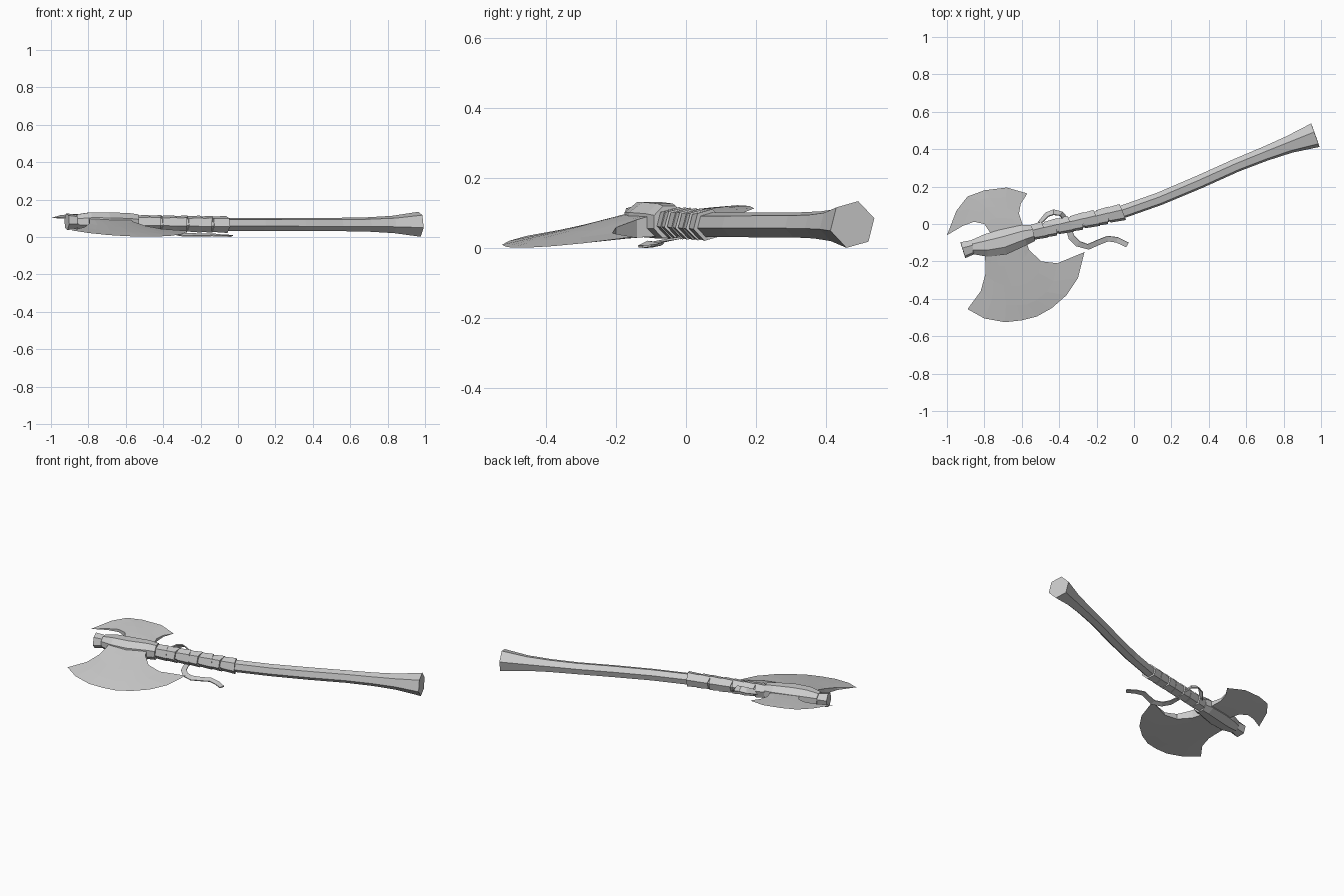
import bpy, bmesh, math
from mathutils import Vector

if "Cube" in bpy.data.objects:
    bpy.data.objects.remove(bpy.data.objects["Cube"])


def make_object(name, verts, faces):
    bm = bmesh.new()
    vs = [bm.verts.new(v) for v in verts]
    for f in faces:
        bm.faces.new([vs[i] for i in f])
    bmesh.ops.remove_doubles(bm, verts=bm.verts, dist=0.0005)
    bmesh.ops.recalc_face_normals(bm, faces=bm.faces)
    me = bpy.data.meshes.new(name)
    bm.to_mesh(me)
    bm.free()
    ob = bpy.data.objects.new(name, me)
    bpy.context.collection.objects.link(ob)
    return ob


def loft(name, rings, sides=6, phase=15, slant=0.0):
    """Rings are (x, y, z, half width, half height) along a path."""
    verts, faces, n = [], [], len(rings)
    for i, (x, y, z, ru, rv) in enumerate(rings):
        a, b = rings[max(i - 1, 0)], rings[min(i + 1, n - 1)]
        t = Vector((b[0] - a[0], b[1] - a[1], b[2] - a[2])).normalized()
        u = Vector((0, 0, 1)).cross(t).normalized()
        w = t.cross(u)
        for k in range(sides):
            ang = math.radians(phase + 360 * k / sides)
            verts.append(Vector((x, y, z)) + u * ru * math.cos(ang)
                         + w * rv * math.sin(ang) + t * slant * math.cos(ang))
    for i in range(n - 1):
        for k in range(sides):
            j = (k + 1) % sides
            faces.append((i * sides + k, i * sides + j,
                          (i + 1) * sides + j, (i + 1) * sides + k))
    faces += [range(sides), range((n - 1) * sides, n * sides)]
    return make_object(name, verts, faces)


def sample(pts, t):
    f = t * (len(pts) - 1)
    i = min(int(f), len(pts) - 2)
    return Vector(pts[i]).lerp(Vector(pts[i + 1]), f - i)


def tilt(x, y):
    """Height of the tilted plane in which the head lies."""
    dx, dy = x + 0.69, y + 0.08
    return 0.075 + 0.15 * (0.97 * dy - 0.24 * dx) - 0.04 * dx


def blade(name, left, right, edge, half, cols, rows=4):
    """Wedge-shaped blade: side curves run root to edge, edge runs left to right."""
    verts, faces = [], []
    root = [left[0], right[0]]
    w, n = cols + 1, (cols + 1) * (rows + 1)
    c00, c10 = Vector(left[0]), Vector(right[0])
    c01, c11 = Vector(edge[0]), Vector(edge[-1])
    for s in (1, -1):
        for r in range(rows + 1):
            v = r / rows
            for c in range(w):
                u = c / cols
                p = ((1 - v) * sample(root, u) + v * sample(edge, u)
                     + (1 - u) * sample(left, v) + u * sample(right, v)
                     - (1 - u) * (1 - v) * c00 - u * (1 - v) * c10
                     - (1 - u) * v * c01 - u * v * c11)
                verts.append((p.x, p.y, tilt(p.x, p.y) + s * half * (1 - v)))
    for o in (0, n):
        for r in range(rows):
            for c in range(cols):
                a = o + r * w + c
                faces.append((a, a + 1, a + w + 1, a + w))
    for r in range(rows):
        for a in (r * w, r * w + cols):
            # the last row closes to a sharp tip
            faces.append((a, a + w, a + w + n, a + n))
    faces += [(c, c + 1, c + 1 + n, c + n) for c in range(cols)]
    return make_object(name, verts, faces)


def ribbon(name, pts):
    """Flat strap; each point is (x, y, z, width vector x, y, z)."""
    verts, m = [], len(pts)
    for p in pts:
        c, w = Vector(p[:3]), Vector(p[3:])
        verts += [c + w, c - w]
    ob = make_object(name, verts, [(2 * i, 2 * i + 1, 2 * i + 3, 2 * i + 2)
                                   for i in range(m - 1)])
    mod = ob.modifiers.new("thickness", "SOLIDIFY")
    mod.thickness = 0.006
    mod.offset = 0
    return ob


# Curved six-sided shaft, flared at both ends
loft("shaft", [(x, y, z, r, r) for x, y, z, r in (
    (-0.915, -0.14, 0.082, 0.046), (-0.85, -0.12, 0.081, 0.038),
    (-0.53, -0.042, 0.074, 0.037), (-0.07, 0.062, 0.067, 0.036),
    (0.137, 0.135, 0.067, 0.036), (0.35, 0.225, 0.067, 0.037),
    (0.55, 0.315, 0.067, 0.037), (0.70, 0.375, 0.067, 0.040),
    (0.83, 0.425, 0.067, 0.048), (0.97, 0.475, 0.068, 0.069))])

# Head socket around the shaft
loft("head_socket", [
    (-0.862, -0.123, 0.082, 0.042, 0.042), (-0.79, -0.115, 0.083, 0.066, 0.053),
    (-0.70, -0.097, 0.082, 0.074, 0.054), (-0.59, -0.060, 0.078, 0.060, 0.054),
    (-0.54, -0.048, 0.075, 0.048, 0.050)], sides=8, phase=22.5)

# Large and small blades
blade("large_blade",
      [(-0.80, -0.12), (-0.795, -0.20), (-0.795, -0.27), (-0.82, -0.36), (-0.89, -0.455)],
      [(-0.585, -0.07), (-0.56, -0.14), (-0.495, -0.20), (-0.41, -0.21), (-0.265, -0.15)],
      [(-0.89, -0.455), (-0.80, -0.505), (-0.69, -0.525), (-0.60, -0.515), (-0.52, -0.495),
       (-0.44, -0.45), (-0.36, -0.38), (-0.30, -0.29), (-0.265, -0.15)], 0.034, 8)
blade("small_blade",
      [(-0.76, -0.06), (-0.80, 0.0), (-0.855, 0.012), (-0.915, -0.01), (-1.0, -0.06)],
      [(-0.585, -0.04), (-0.60, 0.01), (-0.615, 0.055), (-0.605, 0.11), (-0.57, 0.163)],
      [(-1.0, -0.06), (-0.95, 0.07), (-0.89, 0.147), (-0.80, 0.18), (-0.68, 0.195),
       (-0.57, 0.163)], 0.018, 5)

# Overlapping slanted grip bands
start, end = Vector((-0.545, -0.045, 0.074)), Vector((-0.065, 0.063, 0.067))
stops = [0.0, 0.13, 0.27, 0.42, 0.56, 0.71, 0.84, 1.0]
for i in range(len(stops) - 1):
    a, b = start.lerp(end, stops[i]), start.lerp(end, stops[i + 1] + 0.01)
    loft("grip_band_%d" % (i + 1), [(*a, 0.042, 0.042), (*b, 0.047, 0.047)],
         slant=0.012 if i % 2 else -0.008)

# Loose strap: loop above the grip, drop underneath, and trailing end
ribbon("strap_loop", [
    (-0.50, 0.01, 0.08, 0.012, 0, 0.014), (-0.465, 0.05, 0.095, 0.006, -0.01, 0.014),
    (-0.43, 0.063, 0.10, 0, -0.013, 0.012), (-0.39, 0.055, 0.09, -0.006, -0.01, 0.014),
    (-0.36, 0.02, 0.06, -0.012, -0.006, 0.01), (-0.35, -0.02, 0.03, -0.015, -0.004, 0.002)])
ribbon("strap_tail", [
    (-0.35, -0.02, 0.03, 0.014, 0.004, 0), (-0.335, -0.07, 0.02, 0.014, 0.008, 0.003),
    (-0.30, -0.105, 0.012, 0.009, 0.013, 0.005), (-0.245, -0.122, 0.012, -0.003, 0.014, 0.007),
    (-0.19, -0.098, 0.010, -0.007, 0.012, 0.005), (-0.14, -0.078, 0.012, -0.002, 0.014, 0.005),
    (-0.09, -0.085, 0.008, 0.004, 0.014, 0.003), (-0.035, -0.112, 0.006, 0.007, 0.012, 0.002)])
